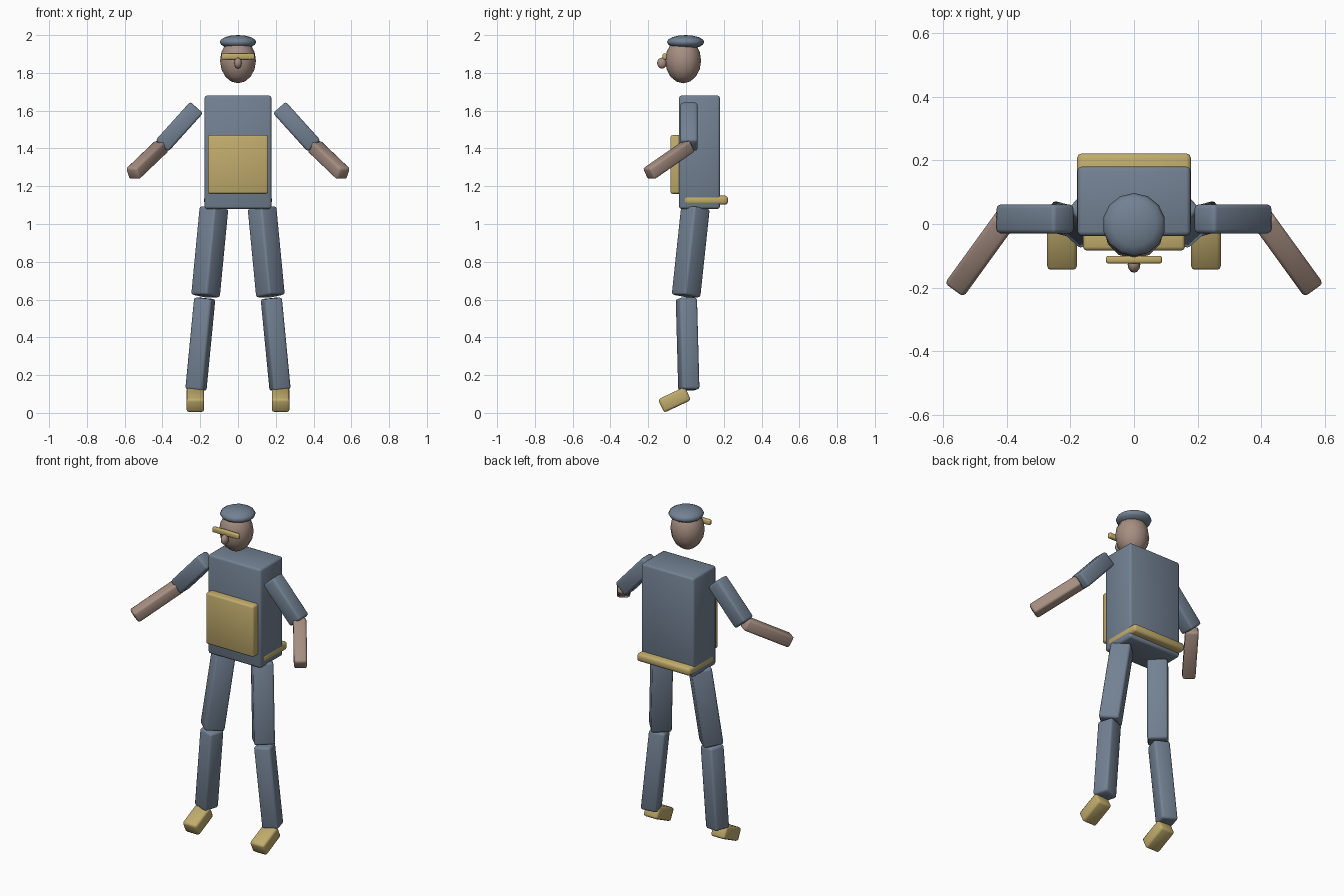
import bpy, bmesh, math
from mathutils import Vector, Matrix

if "Cube" in bpy.data.objects:
    bpy.data.objects.remove(bpy.data.objects["Cube"])


def material(name, rgb):
    m = bpy.data.materials.new(name)
    m.diffuse_color = (*rgb, 1)
    m.use_nodes = True
    m.node_tree.nodes["Principled BSDF"].inputs["Base Color"].default_value = m.diffuse_color
    return m


BLUE = material("slate blue cloth", (0.17, 0.22, 0.29))
SKIN = material("skin", (0.38, 0.27, 0.22))
GOLD = material("mustard", (0.53, 0.41, 0.15))


def finish(bm, name, mat, angle):
    me = bpy.data.meshes.new(name)
    bm.to_mesh(me)
    bm.free()
    me.materials.append(mat)
    me.shade_smooth()
    me.set_sharp_from_angle(angle=math.radians(angle))
    ob = bpy.data.objects.new(name, me)
    bpy.context.collection.objects.link(ob)
    return ob


def rounded_box(name, mat, size, matrix, bevel):
    bm = bmesh.new()
    bmesh.ops.create_cube(bm, size=1, matrix=Matrix.Diagonal((*size, 1)))
    bmesh.ops.bevel(bm, geom=bm.edges[:], offset=bevel, segments=2,
                    profile=0.5, affect='EDGES')
    bmesh.ops.transform(bm, matrix=matrix, verts=bm.verts)
    return finish(bm, name, mat, 50)


def box(name, mat, lo, hi, bevel):
    lo, hi = Vector(lo), Vector(hi)
    return rounded_box(name, mat, hi - lo, Matrix.Translation((lo + hi) / 2), bevel)


def limb(name, mat, a, b, width, thick, bevel=0.013):
    # bar from a to b with one cross axis kept horizontal
    a, b = Vector(a), Vector(b)
    d = b - a
    rot = d.to_track_quat('Z', 'Y').to_matrix().to_4x4()
    return rounded_box(name, mat, (width, thick, d.length),
                       Matrix.Translation((a + b) / 2) @ rot, bevel)


def ball(name, mat, centre, radii, segs=12, rings=8):
    bm = bmesh.new()
    bmesh.ops.create_uvsphere(bm, u_segments=segs, v_segments=rings, radius=1)
    bmesh.ops.transform(bm, verts=bm.verts,
                        matrix=Matrix.Translation(centre) @ Matrix.Diagonal((*radii, 1)))
    return finish(bm, name, mat, 80)


# torso, front bib and rear belt
box("torso", BLUE, (-0.177, -0.037, 1.08), (0.177, 0.18, 1.68), 0.013)
box("front_bib", GOLD, (-0.16, -0.083, 1.16), (0.16, 0.0, 1.47), 0.011)
box("belt", GOLD, (-0.179, -0.015, 1.102), (0.179, 0.222, 1.15), 0.015)

# head with nose, glasses and cap
ball("head", SKIN, (0, -0.015, 1.865), (0.095, 0.095, 0.12))
ball("nose", SKIN, (0, -0.127, 1.852), (0.02, 0.026, 0.029))
box("glasses", GOLD, (-0.088, -0.124, 1.871), (0.088, -0.1, 1.902), 0.007)
ball("cap", BLUE, (0, -0.002, 1.963), (0.099, 0.099, 0.037), 14, 8)

# arms and legs on both sides
for side, s in (("left", 1), ("right", -1)):
    limb(side + "_upper_arm", BLUE, (s * 0.219, 0.016, 1.617), (s * 0.403, 0.016, 1.413), 0.091, 0.091)
    limb(side + "_forearm", SKIN, (s * 0.403, 0.016, 1.413), (s * 0.558, -0.198, 1.265), 0.073, 0.07)
    limb(side + "_thigh", BLUE, (s * 0.127, 0.05, 1.087), (s * 0.172, 0.0, 0.618), 0.115, 0.115)
    limb(side + "_shin", BLUE, (s * 0.176, 0.002, 0.607), (s * 0.223, 0.015, 0.121), 0.097, 0.097)
    limb(side + "_shoe", GOLD, (s * 0.226, 0.01, 0.103), (s * 0.226, -0.132, 0.036), 0.094, 0.078)
